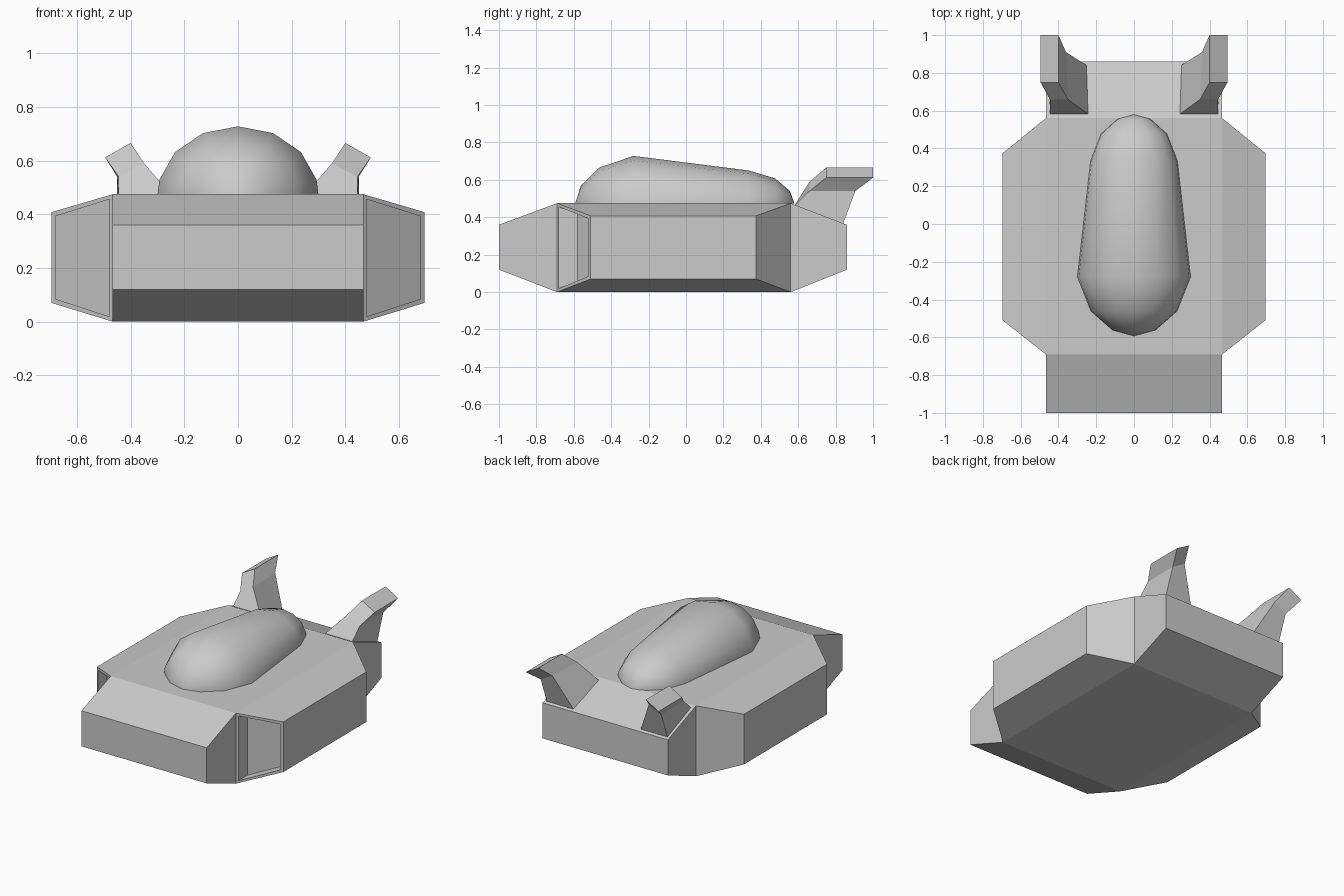
import bpy, bmesh, math
from mathutils import Vector

if "Cube" in bpy.data.objects:
    bpy.data.objects.remove(bpy.data.objects["Cube"])


def finish(name, bm, smooth=None):
    bmesh.ops.recalc_face_normals(bm, faces=bm.faces)
    mesh = bpy.data.meshes.new(name)
    bm.to_mesh(mesh)
    bm.free()
    obj = bpy.data.objects.new(name, mesh)
    bpy.context.collection.objects.link(obj)
    if smooth:
        bpy.ops.object.select_all(action='DESELECT')
        obj.select_set(True)
        bpy.context.view_layer.objects.active = obj
        bpy.ops.object.shade_smooth_by_angle(angle=math.radians(smooth))
    return obj


def loft(loops, caps=(True, True), closed=True):
    """Skin a series of equal-length point loops."""
    bm = bmesh.new()
    rings = [[bm.verts.new(p) for p in loop] for loop in loops]
    n = len(rings[0])
    for a, b in zip(rings, rings[1:]):
        for i in range(n if closed else n - 1):
            j = (i + 1) % n
            bm.faces.new((a[i], a[j], b[j], b[i]))
    if caps[0]:
        bm.faces.new(rings[0])
    if caps[1]:
        bm.faces.new(rings[-1])
    bmesh.ops.recalc_face_normals(bm, faces=bm.faces)
    return bm


# Central hull: side profile extruded across the width
profile = [(-1, .12), (-.69, 0), (.56, 0), (.86, .12),
           (.86, .36), (.56, .475), (-.69, .475), (-1, .36)]
finish("hull", loft([[(x, y, z) for y, z in profile] for x in (-.467, .467)]))

for side, s in (("left", -1), ("right", 1)):
    # Side pod: tapered block with a recessed intake in its front face
    def rect(x, y0, y1, z0, z1):
        return [(s * x, y0, z0), (s * x, y1, z0), (s * x, y1, z1), (s * x, y0, z1)]

    bm = loft([rect(.467, -.69, .56, 0, .475), rect(.695, -.51, .375, .07, .408)],
              caps=(False, True))
    bm.normal_update()
    front = min(bm.faces, key=lambda f: f.calc_center_median().y)
    bmesh.ops.inset_individual(bm, faces=[front], thickness=.024)
    bmesh.ops.inset_individual(bm, faces=[front], thickness=0)
    for v in front.verts:
        v.co += Vector((0, .1, 0))
    finish(side + "_intake_pod", bm)

    # Tail fin: base, bend and tip sections, sweeping outward and back
    sections = [
        [(.24, .58, .463), (.445, .58, .463), (.45, .84, .365), (.25, .84, .365)],
        [(.35, .66, .59), (.445, .66, .54), (.45, .905, .54), (.36, .91, .59)],
        [(.40, .75, .666), (.495, .75, .612), (.495, 1, .612), (.40, 1, .666)]]
    finish(side + "_tail_fin",
           loft([[(s * x, y, z) for x, y, z in sec] for sec in sections]))

# Canopy: half-round sections, rounded at both ends and narrowing to the rear
angles = [math.radians(a) for a in
          (-90, -77.1, -51.4, -25.7, 0, 25.7, 51.4, 77.1, 90)]
ends = [(1, 0), (.9, .38), (.58, .76), (0, 1)]
stations = [(-.28 - .313 * t, .3 * k, .255 * k) for t, k in ends]
stations += [(.335 + .245 * t, .23 * k, .177 * k) for t, k in reversed(ends)]
bm = loft([[(w * math.sin(a), y, .473 + h * math.cos(a)) for a in angles]
           for y, w, h in stations], caps=(False, False), closed=False)
bmesh.ops.remove_doubles(bm, verts=bm.verts, dist=.0005)
# Close the flat underside so the canopy is solid
bmesh.ops.holes_fill(bm, edges=[e for e in bm.edges if e.is_boundary], sides=0)
finish("canopy", bm, smooth=50)
